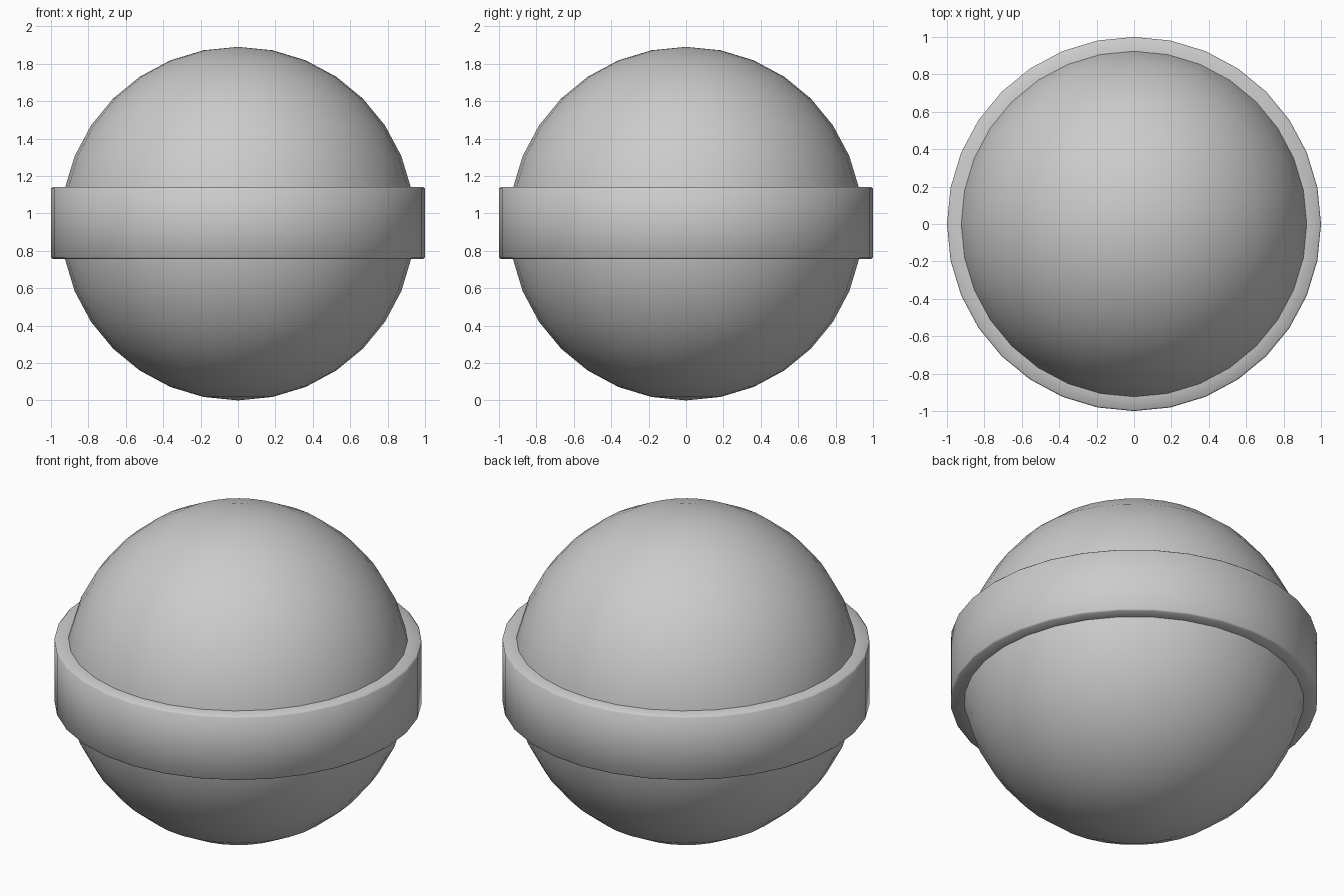
import bpy, bmesh
from math import sin, cos, pi, radians

if "Cube" in bpy.data.objects:
    bpy.data.objects.remove(bpy.data.objects["Cube"])

MID = 0.945  # height of the ball's centre


def finish(name, bm, angle=None):
    bmesh.ops.recalc_face_normals(bm, faces=bm.faces)
    mesh = bpy.data.meshes.new(name)
    bm.to_mesh(mesh)
    bm.free()
    obj = bpy.data.objects.new(name, mesh)
    bpy.context.collection.objects.link(obj)
    bpy.ops.object.select_all(action='DESELECT')
    obj.select_set(True)
    bpy.context.view_layer.objects.active = obj
    if angle is None:
        bpy.ops.object.shade_smooth()
    else:
        bpy.ops.object.shade_smooth_by_angle(angle=radians(angle))
    return obj


# Ball: round body
bm = bmesh.new()
bmesh.ops.create_uvsphere(bm, u_segments=32, v_segments=16, radius=0.945)
bmesh.ops.translate(bm, verts=bm.verts, vec=(0, 0, MID))
finish("ball", bm)

# Band: raised ring around the equator, softly rounded outer edges
profile = [(0.90, 0.757), (0.992, 0.757), (1.0, 0.765),
           (1.0, 1.132), (0.992, 1.14), (0.90, 1.14)]
SIDES = 32
bm = bmesh.new()
rings = [[bm.verts.new((r * cos(2 * pi * i / SIDES), r * sin(2 * pi * i / SIDES), z))
          for r, z in profile] for i in range(SIDES)]
for i in range(SIDES):
    a, b = rings[i], rings[(i + 1) % SIDES]
    for j in range(len(profile)):
        k = (j + 1) % len(profile)
        bm.faces.new((a[j], b[j], b[k], a[k]))
finish("equator_band", bm, 60)
